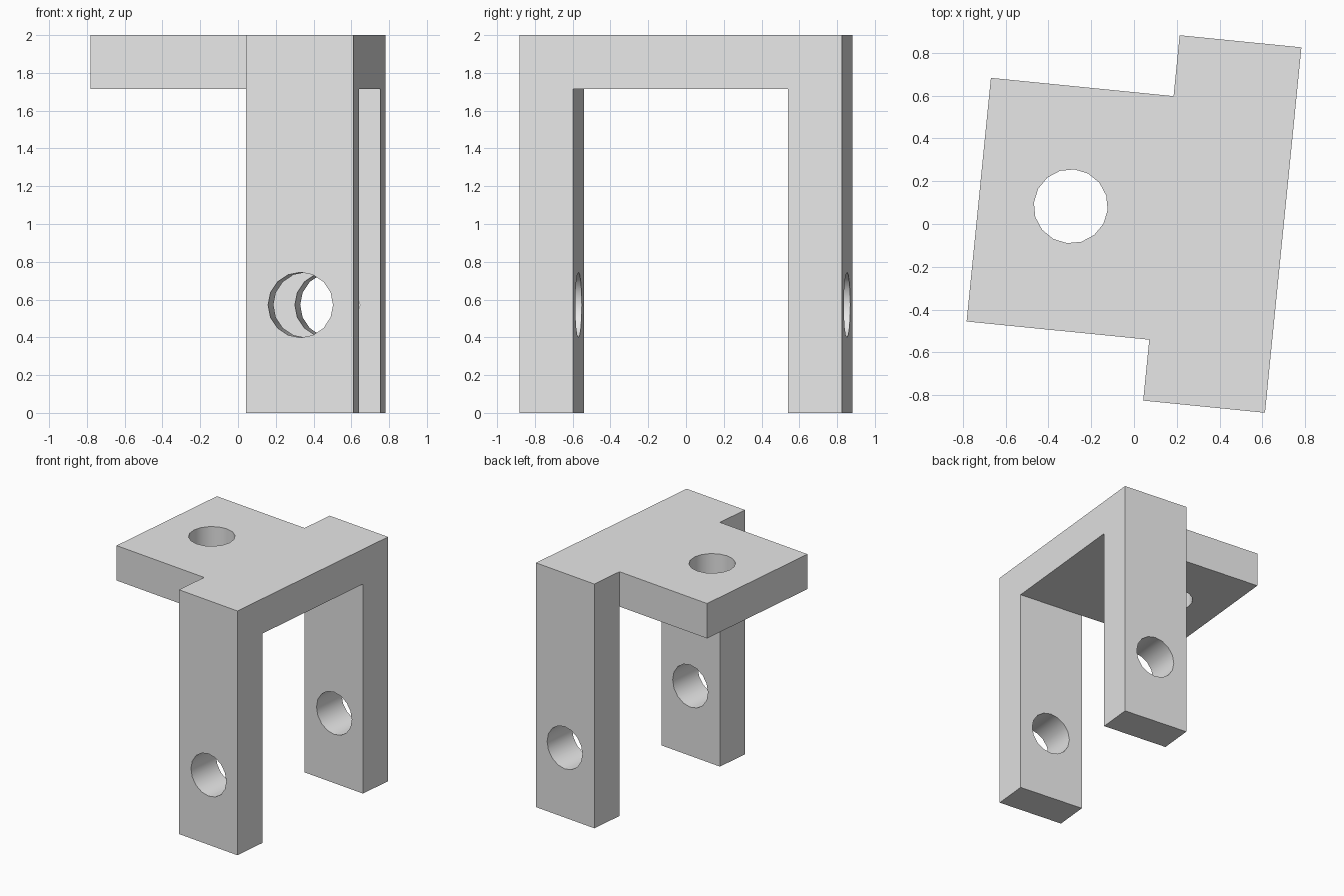
import bpy, bmesh, math
from mathutils import Vector, Matrix

if "Cube" in bpy.data.objects:
    bpy.data.objects.remove(bpy.data.objects["Cube"], do_unlink=True)

U = 2 / 7                 # module: plate and leg thickness
RIGHT = 0.696             # local x of the outer frame face
MID = 0.041               # local y of the frame centre
HOLE_R = 0.173
TURN = Matrix.Rotation(math.radians(-5.7), 4, 'Z')

grey = bpy.data.materials.new("light_grey")
grey.use_nodes = True
grey.diffuse_color = (0.8, 0.8, 0.8, 1)
grey.node_tree.nodes["Principled BSDF"].inputs["Base Color"].default_value = (0.8, 0.8, 0.8, 1)


def make_object(name, bm):
    """Turn a bmesh into a grey object."""
    bmesh.ops.recalc_face_normals(bm, faces=bm.faces)
    mesh = bpy.data.meshes.new(name)
    bm.to_mesh(mesh)
    bm.free()
    mesh.materials.append(grey)
    obj = bpy.data.objects.new(name, mesh)
    bpy.context.collection.objects.link(obj)
    return obj


def extrude_profile(name, points, offset):
    """Extrude a flat outline along an offset."""
    bm = bmesh.new()
    face = bm.faces.new([bm.verts.new(p) for p in points])
    result = bmesh.ops.extrude_face_region(bm, geom=[face], use_keep_orig=True)
    moved = [v for v in result["geom"] if isinstance(v, bmesh.types.BMVert)]
    bmesh.ops.translate(bm, verts=moved, vec=Vector(offset))
    return make_object(name, bm)


def cylinder(name, centre, length, rotation):
    bm = bmesh.new()
    bmesh.ops.create_cone(bm, cap_ends=True, segments=16, radius1=HOLE_R,
                          radius2=HOLE_R, depth=length,
                          matrix=Matrix.Translation(centre) @ rotation)
    obj = make_object(name, bm)
    obj.hide_render = True
    return obj


def combine(target, other, operation):
    """Apply a boolean and discard the helper."""
    mod = target.modifiers.new("combine", 'BOOLEAN')
    mod.operation = operation
    mod.solver = 'EXACT'
    mod.object = other
    bpy.context.view_layer.objects.active = target
    bpy.ops.object.modifier_apply(modifier=mod.name)
    bpy.data.objects.remove(other, do_unlink=True)


# U-shaped frame: two legs and the bridge between them
left = RIGHT - 2 * U
outline = [(-3, 0), (-2, 0), (-2, 6), (2, 6), (2, 0), (3, 0), (3, 7), (-3, 7)]
bracket = extrude_profile("bracket", [(left, MID + y * U, z * U) for y, z in outline],
                          (2 * U, 0, 0))

# Mounting plate, overlapping the bridge so the union is clean
plate = extrude_profile("mounting_plate",
                        [(x, MID + y * U, 6 * U) for x, y in
                         ((left - 3 * U, -2), (left + U, -2), (left + U, 2), (left - 3 * U, 2))],
                        (0, 0, U))
combine(bracket, plate, 'UNION')

# Plate hole and the pin hole through both legs
combine(bracket, cylinder("plate_hole", (-0.302, MID + 0.012, 6.5 * U), 1,
                          Matrix.Identity(4)), 'DIFFERENCE')
combine(bracket, cylinder("pin_hole", (RIGHT - U + 0.004, MID, 2 * U), 3,
                          Matrix.Rotation(math.pi / 2, 4, 'X')), 'DIFFERENCE')

# Slight turn of the whole bracket about the vertical axis
bracket.data.transform(TURN)

# Merge coplanar pieces and smooth the hole walls
bm = bmesh.new()
bm.from_mesh(bracket.data)
bmesh.ops.remove_doubles(bm, verts=bm.verts, dist=0.0001)
bmesh.ops.dissolve_limit(bm, angle_limit=0.01, verts=bm.verts, edges=bm.edges)
bm.to_mesh(bracket.data)
bm.free()
bpy.ops.object.select_all(action='DESELECT')
bracket.select_set(True)
bpy.context.view_layer.objects.active = bracket
bpy.ops.object.shade_smooth_by_angle(angle=math.radians(35))
